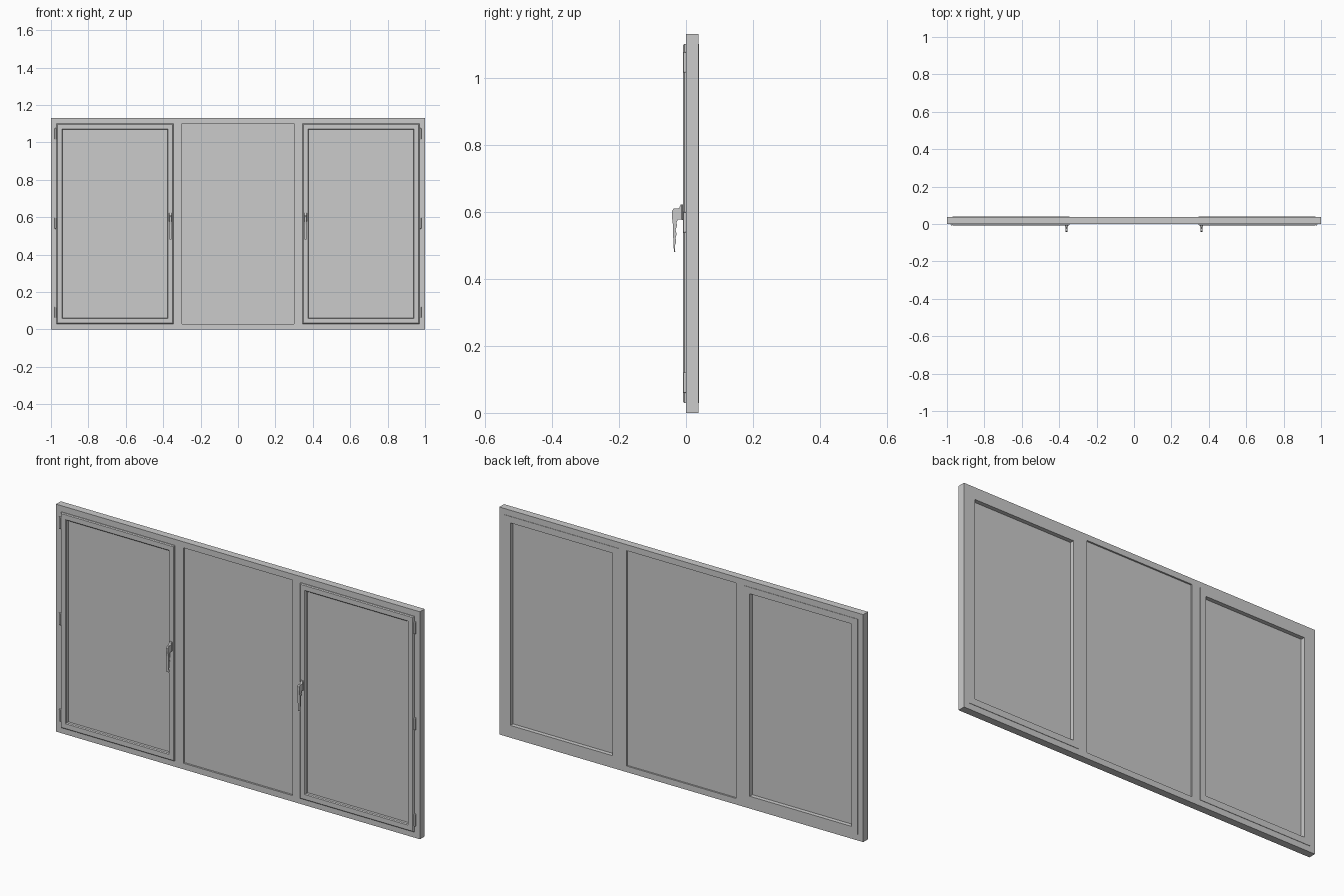
import bpy, bmesh

if "Cube" in bpy.data.objects:
    bpy.data.objects.remove(bpy.data.objects["Cube"])

H = 1.13


def finish(name, bm):
    bmesh.ops.recalc_face_normals(bm, faces=bm.faces)
    me = bpy.data.meshes.new(name)
    bm.to_mesh(me)
    bm.free()
    ob = bpy.data.objects.new(name, me)
    bpy.context.collection.objects.link(ob)
    return ob


def ring(name, x0, x1, z0, z1, profile):
    """Sweep a closed (inset, y) profile round a rectangle with mitred corners."""
    bm = bmesh.new()
    loops = []
    for cx, cz, sx, sz in ((x0, z0, 1, 1), (x1, z0, -1, 1), (x1, z1, -1, -1), (x0, z1, 1, -1)):
        loops.append([bm.verts.new((cx + sx * d, y, cz + sz * d)) for d, y in profile])
    n = len(profile)
    for i in range(4):
        a, b = loops[i], loops[(i + 1) % 4]
        for j in range(n):
            k = (j + 1) % n
            bm.faces.new((a[j], a[k], b[k], b[j]))
    return finish(name, bm)


def prism(name, x0, x1, profile):
    """Extrude a (y, z) outline along x."""
    bm = bmesh.new()
    a = [bm.verts.new((x0, y, z)) for y, z in profile]
    b = [bm.verts.new((x1, y, z)) for y, z in profile]
    bm.faces.new(a)
    bm.faces.new(b)
    for i in range(len(a)):
        k = (i + 1) % len(a)
        bm.faces.new((a[i], a[k], b[k], b[i]))
    return finish(name, bm)


def box(name, x0, x1, y0, y1, z0, z1):
    return prism(name, x0, x1, [(y0, z0), (y1, z0), (y1, z1), (y0, z1)])


def bevel(ob, width, segments=1):
    m = ob.modifiers.new("bevel", 'BEVEL')
    m.width, m.segments = width, segments


# Fixed outer frame and centre pane
ring("outer_frame", -1, 1, 0, H, [(0, 0), (0.03, 0), (0.03, 0.037), (0, 0.037)])
box("centre_glass", -0.3, 0.3, 0.009, 0.029, 0.03, 1.10)

SASH = [(0, 0.039), (0, -0.005), (0.004, -0.009), (0.028, -0.009),
        (0.032, -0.005), (0.032, 0.039)]
LEVER = [(-0.009, 0.622), (-0.016, 0.622), (-0.020, 0.612), (-0.024, 0.609),
         (-0.037, 0.609), (-0.042, 0.603), (-0.042, 0.585), (-0.039, 0.560),
         (-0.038, 0.520), (-0.036, 0.480), (-0.032, 0.480), (-0.033, 0.500),
         (-0.029, 0.510), (-0.031, 0.522), (-0.028, 0.534), (-0.031, 0.545),
         (-0.027, 0.558), (-0.028, 0.568), (-0.024, 0.577), (-0.009, 0.577)]

for side, s in (("left", -1), ("right", 1)):
    def span(a, b):
        return sorted((s * a, s * b))

    # Mullion between the casement and the centre pane
    box(side + "_mullion", *span(0.30, 0.345), 0, 0.037, 0.03, 1.10)
    # Opening casement with its pane
    ring(side + "_sash", *span(0.345, 0.97), 0.03, 1.10, SASH)
    box(side + "_glass", *span(0.375, 0.94), 0.008, 0.018, 0.06, 1.07)
    # Lever handle on a small mounting plate
    prism(side + "_handle", *span(0.355, 0.367), LEVER)
    bevel(box(side + "_handle_plate", *span(0.353, 0.369), -0.014, -0.008, 0.575, 0.622), 0.002)
    # Three hinges on the outer edge
    for i, z in enumerate((0.06, 0.538, 1.015)):
        bevel(box(f"{side}_hinge_{i + 1}", *span(0.969, 0.98), -0.009, 0.001, z, z + 0.061), 0.003, 2)
